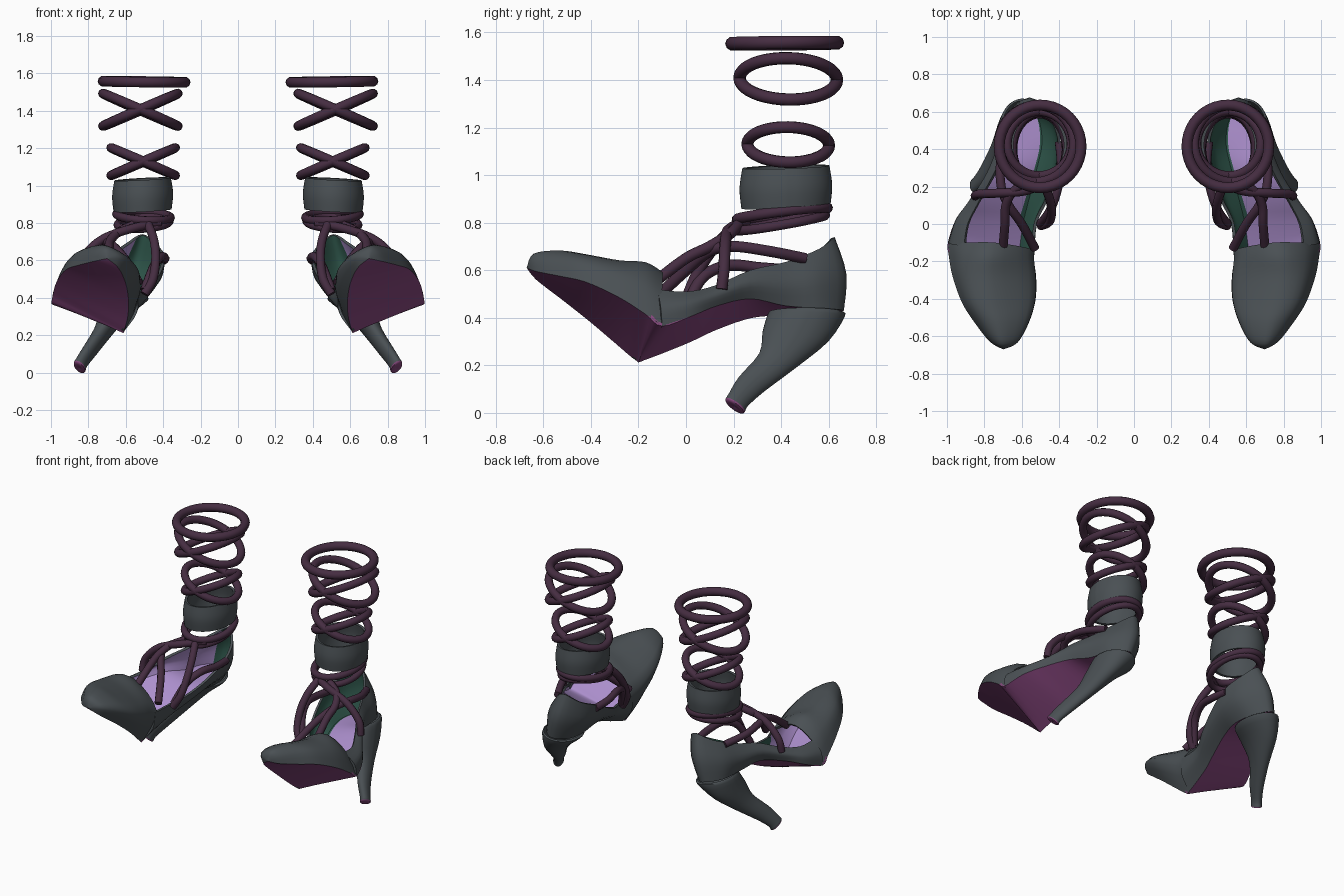
import bpy
import bmesh
import math
from mathutils import Vector as V

cube = bpy.data.objects.get("Cube")
if cube:
    bpy.data.objects.remove(cube, do_unlink=True)


def material(name, color):
    mat = bpy.data.materials.new(name)
    mat.use_nodes = True
    mat.diffuse_color = (*color, 1)
    mat.node_tree.nodes["Principled BSDF"].inputs["Base Color"].default_value = (*color, 1)
    return mat


charcoal = material("charcoal leather", (.068, .08, .088))
plum = material("plum cord", (.06, .026, .053))
magenta = material("magenta sole", (.25, .065, .215))
lavender = material("lavender lining", (.42, .28, .62))
green = material("green lining", (.03, .1, .075))


def spline(points, steps):
    """Smooth path through the given points."""
    pts = [V(p) for p in points]
    pts = [pts[0]] + pts + [pts[-1]]
    out = []
    for a, b, c, d in zip(pts, pts[1:], pts[2:], pts[3:]):
        for k in range(steps):
            t = k / steps
            out.append(b + (c - a) * t / 2 + (a * 2 - b * 5 + c * 4 - d) * t * t / 2
                       + (b * 3 - a - c * 3 + d) * t ** 3 / 2)
    return out + [pts[-1]]


def patch(name, rows, materials, inside, thickness=0, rule=None, steps=4):
    """Smooth surface through rows of points, facing away from 'inside', on both shoes."""
    rows = [spline(r, steps) for r in rows]
    columns = [spline(c, steps) for c in zip(*rows)]
    width, height = len(columns), len(columns[0])
    bm = bmesh.new()
    verts = [[bm.verts.new(p) for p in col] for col in columns]
    for i in range(width - 1):
        for j in range(height - 1):
            f = bm.faces.new((verts[i][j], verts[i + 1][j],
                              verts[i + 1][j + 1], verts[i][j + 1]))
            if rule:
                f.material_index = rule(i / (width - 1), j / (height - 1))
    bmesh.ops.remove_doubles(bm, verts=bm.verts[:], dist=.0005)
    bm.normal_update()
    facing = sum(f.normal.dot(f.calc_center_median() - V(inside)) * f.calc_area()
                 for f in bm.faces)
    if facing < 0:
        bmesh.ops.reverse_faces(bm, faces=bm.faces[:])
    mesh = bpy.data.meshes.new(name)
    bm.to_mesh(mesh)
    bm.free()
    obj = bpy.data.objects.new(name, mesh)
    bpy.context.collection.objects.link(obj)
    for mat in materials:
        mesh.materials.append(mat)
    bpy.ops.object.select_all(action='DESELECT')
    obj.select_set(True)
    bpy.context.view_layer.objects.active = obj
    if thickness:
        shell = obj.modifiers.new("Thickness", 'SOLIDIFY')
        shell.thickness = thickness
        shell.offset = -1
        shell.material_offset = 1
        bpy.ops.object.modifier_apply(modifier=shell.name)
    bpy.ops.object.shade_smooth_by_angle(angle=math.radians(50))
    pair = obj.modifiers.new("Other shoe", 'MIRROR')
    pair.use_mirror_merge = False


def cord(name, points, radius=.026, cyclic=False):
    """Round cord along a path, on both shoes."""
    curve = bpy.data.curves.new(name, 'CURVE')
    curve.dimensions = '3D'
    curve.bevel_depth = radius
    curve.bevel_resolution = 3
    curve.use_fill_caps = True
    for side in (1, -1):
        line = curve.splines.new('POLY')
        line.points.add(len(points) - 1)
        for slot, p in zip(line.points, points):
            slot.co = (p[0] * side, p[1], p[2], 1)
        line.use_cyclic_u = cyclic
        line.use_smooth = True
    curve.materials.append(plum)
    bpy.context.collection.objects.link(bpy.data.objects.new(name, curve))


def loop(cx, cy, cz, rx, ry, lean_x=0, lean_y=0, count=40):
    """Ellipse whose height leans with x and y."""
    out = []
    for k in range(count):
        a = math.tau * k / count
        c, s = math.cos(a), math.sin(a)
        out.append(V((cx + rx * c, cy + ry * s, cz + lean_x * c + lean_y * s)))
    return out


# Toe cap: outer sole edge, ridge and inner sole edge at each station
toe = [
    ((.70, -.67, .61), (.70, -.67, .61), (.70, -.67, .61)),
    ((.77, -.63, .595), (.70, -.64, .67), (.64, -.63, .56)),
    ((.85, -.53, .575), (.71, -.53, .68), (.60, -.52, .475)),
    ((.92, -.42, .55), (.73, -.42, .66), (.585, -.4, .38)),
    ((.97, -.28, .485), (.75, -.28, .635), (.59, -.3, .295)),
    ((.99, -.17, .415), (.75, -.17, .63), (.61, -.21, .22)),
    ((.995, -.1, .365), (.74, -.1, .59), (.61, -.18, .22)),
]
arches = []
for outer, ridge, inner in toe:
    outer, ridge, inner = V(outer), V(ridge), V(inner)
    w = (outer - inner).length
    outer_side = (outer + ridge) / 2 + V((.1, 0, .1)) * w
    inner_side = (inner + ridge) / 2 + V((-.34, 0, .05)) * w
    arches.append([outer, outer_side, ridge, inner_side, inner])
patch("toe_cap", arches, [charcoal, lavender], (.74, -.3, .45), .015)

# Quarters: rim and sole edge run from outer throat round the heel to inner throat
tuck = V((0, -.02, 0))
rim = [arches[-1][1] + tuck, (.89, 0, .51), (.83, .12, .535), (.75, .27, .6),
       (.68, .42, .635), (.6, .56, .69), (.51, .625, .74), (.43, .56, .68),
       (.39, .43, .62), (.41, .28, .54), (.46, .13, .47), (.52, 0, .43),
       arches[-1][3] + tuck]
edge = [toe[-1][0], (.95, .03, .41), (.87, .13, .45), (.77, .27, .48), (.715, .42, .45),
        (.685, .57, .44), (.59, .664, .43), (.505, .57, .41), (.485, .43, .41),
        (.52, .28, .4), (.56, .13, .35), (.59, 0, .29), toe[-1][2]]
rim, edge = [V(p) for p in rim], [V(p) for p in edge]
middle = []
for k, (top, low) in enumerate(zip(rim, edge)):
    out = rim[k] - rim[-1 - k] if k != len(rim) // 2 else V((0, 1, 0))
    middle.append((top + low) / 2 + out.normalized() * .03)
patch("quarters", [rim, middle, edge], [charcoal, lavender, charcoal, green],
      (.58, .3, .5), .016, lambda u, v: 2 if u >= .45 else 0)

# Sole with lining on its upper face, green along the inner side of the heel
half = len(edge) // 2
ends = [(s[0], s[2]) for s in toe]
ends += [(edge[k], edge[-1 - k]) for k in range(1, half + 1)]
sole_rows = [[V(a), (V(a) + V(b)) / 2, V(b)] for a, b in ends]
patch("sole", sole_rows, [magenta, lavender, magenta, green], (.7, -.1, 2), .015,
      lambda u, v: 2 if u > .85 and v > .6 else 0)

# Heel: centre, radii and lean of each section, with a coloured tip underneath
sections = [
    (.848, .205, .026, .001, .001, 0, 0), (.848, .205, .026, .03, .038, .017, -.024),
    (.836, .22, .055, .03, .04, .015, -.025), (.79, .275, .12, .037, .053, .012, -.03),
    (.72, .385, .22, .05, .077, .01, -.03), (.66, .46, .32, .08, .138, .014, -.02),
    (.602, .504, .405, .119, .164, .02, 0), (.598, .504, .424, .11, .155, .019, 0),
]
heel_rows = []
for section in sections:
    ring = loop(*section, 16)
    heel_rows.append(ring + ring[:1])
patch("heel", heel_rows, [charcoal, magenta], (.65, .44, .3), 0,
      lambda u, v: 1 if v < .16 else 0, 3)

# Ankle band
band_rows = []
for z, grow in ((.865, 0), (.95, .008), (1.035, -.004)):
    ring = loop(.51, .42, z, .155 + grow, .187 + grow, -.008, .006, 20)
    band_rows.append(ring + ring[:1])
patch("ankle_band", band_rows, [charcoal, charcoal], (.51, .42, .95), .016)

# Cords wound round the leg
cord("top_loop", loop(.502, .415, 1.555, .219, .221, .003, .002), .029, True)
for name, lean in (("rising", 1), ("falling", -1)):
    cord("upper_loop_" + name, loop(.522, .43, 1.405, .2, .205, .087 * lean, -.004),
         .026, True)
    cord("lower_loop_" + name, loop(.507, .43, 1.128, .172, .172, .074 * lean, -.003),
         .025, True)
cord("ankle_loop_upper", loop(.505, .405, .838, .145, .19, .01, .024), .023, True)
cord("ankle_loop_lower", loop(.505, .4, .8, .14, .185, -.01, .032), .021, True)

# Cords crossing the instep
straps = {
    "centre_strap": [(.7, -.12, .56), (.69, 0, .65), (.685, .1, .7), (.64, .18, .75),
                     (.56, .22, .79)],
    "outer_strap": [(.85, .15, .52), (.83, .16, .61), (.73, .165, .71), (.57, .18, .77),
                    (.42, .25, .8)],
    "inner_strap": [(.5, -.01, .42), (.455, .01, .5), (.44, .06, .61), (.45, .13, .71),
                    (.48, .21, .79)],
    "cross_strap": [(.53, -.13, .48), (.6, 0, .6), (.67, .1, .68), (.71, .2, .7),
                    (.71, .35, .68), (.65, .5, .65)],
    "side_strap": [(.5, 0, .44), (.45, .07, .57), (.41, .18, .62), (.39, .31, .61),
                   (.4, .44, .6)],
}
for name, points in straps.items():
    cord(name, spline(points, 6), .024)
